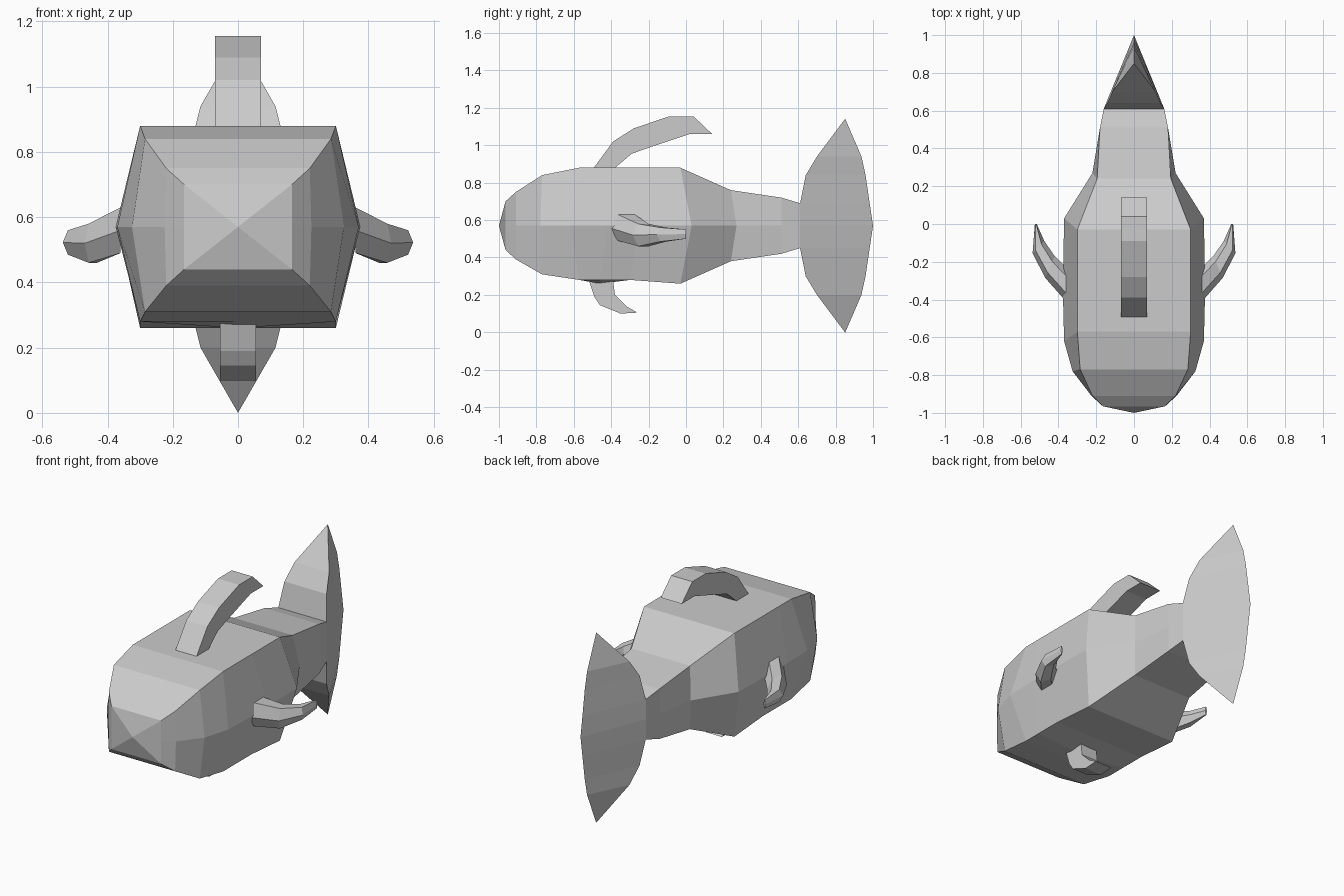
import bpy, bmesh

cube = bpy.data.objects.get("Cube")
if cube:
    bpy.data.objects.remove(cube, do_unlink=True)

grey = bpy.data.materials.new("plain grey")
grey.use_nodes = True
grey.diffuse_color = (0.6, 0.6, 0.6, 1)
grey.node_tree.nodes["Principled BSDF"].inputs["Base Color"].default_value = (0.6, 0.6, 0.6, 1)

MID = 0.57


def loft(name, rings, nose=None):
    """Skin a list of equal-length rings; cap the ends, the first optionally with a point."""
    bm = bmesh.new()
    loops = [[bm.verts.new(p) for p in ring] for ring in rings]
    n = len(loops[0])
    for a, b in zip(loops, loops[1:]):
        for i in range(n):
            j = (i + 1) % n
            bm.faces.new((a[i], a[j], b[j], b[i]))
    if nose:
        tip = bm.verts.new(nose)
        for i in range(n):
            bm.faces.new((tip, loops[0][(i + 1) % n], loops[0][i]))
    else:
        bm.faces.new(loops[0][::-1])
    bm.faces.new(loops[-1])
    bmesh.ops.remove_doubles(bm, verts=bm.verts, dist=0.0005)
    bmesh.ops.recalc_face_normals(bm, faces=bm.faces)
    mesh = bpy.data.meshes.new(name)
    bm.to_mesh(mesh)
    bm.free()
    mesh.materials.append(grey)
    obj = bpy.data.objects.new(name, mesh)
    bpy.context.collection.objects.link(obj)
    return obj


def curved_fin(name, pairs, half_width):
    """Fin of constant width from (outer, inner) pairs of side-profile points (y, z)."""
    w = half_width
    loft(name, [[(-w, *o), (w, *o), (w, *i), (-w, *i)] for o, i in pairs])


# Body: y of ridge, y of flank, ridge half width, flank half width, top, bottom, belly centre
stations = [
    (-0.965, -0.965, 0.165, 0.165, 0.70, 0.44, 0.44),
    (-0.91, -0.91, 0.22, 0.225, 0.75, 0.39, 0.39),
    (-0.77, -0.78, 0.285, 0.325, 0.84, 0.31, 0.31),
    (-0.57, -0.62, 0.30, 0.37, 0.88, 0.28, 0.28),
    (-0.46, -0.42, 0.30, 0.375, 0.88, 0.28, 0.26),
    (-0.30, -0.25, 0.30, 0.375, 0.88, 0.28, 0.28),
    (-0.03, 0.03, 0.30, 0.37, 0.88, 0.26, 0.26),
    (0.24, 0.27, 0.195, 0.22, 0.76, 0.38, 0.38),
    (0.51, 0.51, 0.18, 0.18, 0.72, 0.42, 0.42),
    (0.61, 0.61, 0.16, 0.16, 0.69, 0.45, 0.45),
]
loft("body", [[(-a, y, t), (a, y, t), (b, ym, MID), (a, y, u), (0, y, c), (-a, y, u), (-b, ym, MID)]
              for y, ym, a, b, t, u, c in stations], nose=(0, -1, MID))

# Tail fin: height above the middle, front y, half width, rear y; mirrored below
upper = [(0, 0.61, 0.16, 1.0), (0.12, 0.61, 0.16, 0.982), (0.27, 0.64, 0.14, 0.96),
         (0.37, 0.70, 0.115, 0.938), (0.57, 0.85, 0.0, 0.852)]
levels = [(-h, f, w, r) for h, f, w, r in upper[:0:-1]] + upper
loft("tail_fin", [[(-w, f, MID + h), (w, f, MID + h), (0, r, MID + h)] for h, f, w, r in levels])

# Back fin
curved_fin("back_fin", [
    ((-0.50, 0.87), (-0.39, 0.87)),
    ((-0.39, 1.02), (-0.29, 0.955)),
    ((-0.28, 1.09), (-0.19, 0.99)),
    ((-0.09, 1.155), (0.02, 1.06)),
    ((0.04, 1.155), (0.14, 1.06)),
], 0.07)

# Belly fin
curved_fin("belly_fin", [
    ((-0.52, 0.28), (-0.39, 0.28)),
    ((-0.49, 0.19), (-0.38, 0.20)),
    ((-0.46, 0.145), (-0.32, 0.14)),
    ((-0.35, 0.10), (-0.26, 0.105)),
], 0.055)

# Side fins: outer x, y, inner x, y, bottom, top
sections = [
    (0.36, -0.41, 0.36, -0.23, 0.49, 0.63),
    (0.47, -0.285, 0.42, -0.17, 0.46, 0.58),
    (0.537, -0.155, 0.475, -0.09, 0.485, 0.56),
    (0.525, 0.0, 0.515, 0.0, 0.50, 0.55),
]
for side, sign in (("left", 1), ("right", -1)):
    rings = []
    for ox, oy, ix, iy, lo, hi in sections:
        def at(t, z):
            return (sign * (ox + (ix - ox) * t), oy + (iy - oy) * t, z)
        mid = (lo + hi) / 2
        rings.append([at(0, mid), at(0.25, hi), at(0.75, hi), at(1, mid), at(0.75, lo), at(0.25, lo)])
    loft(side + "_side_fin", rings)
